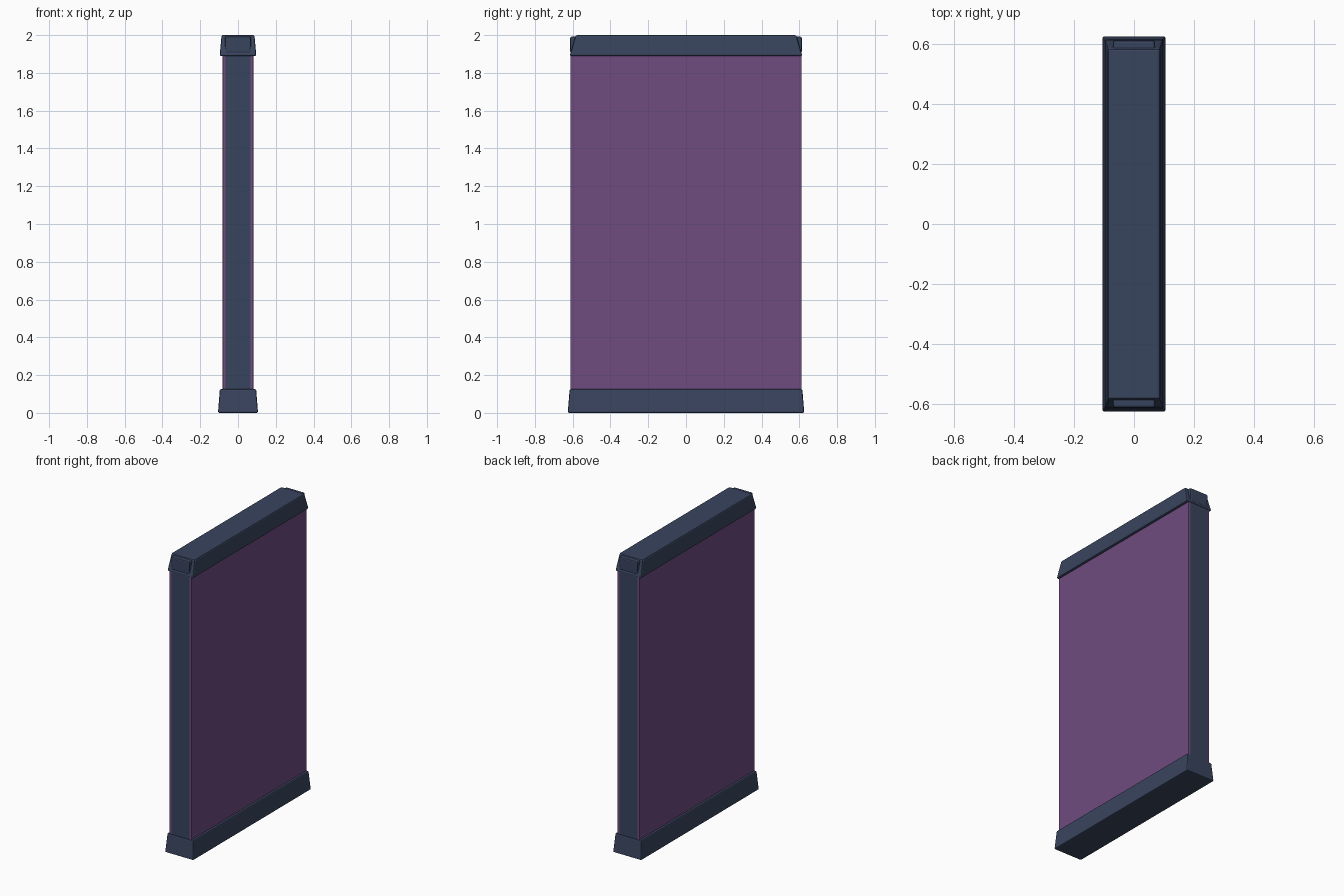
import bpy, bmesh

if "Cube" in bpy.data.objects:
    bpy.data.objects.remove(bpy.data.objects["Cube"])

def material(name, rgb):
    m = bpy.data.materials.new(name)
    m.diffuse_color = (*rgb, 1)
    m.use_nodes = True
    m.node_tree.nodes["Principled BSDF"].inputs["Base Color"].default_value = m.diffuse_color
    return m

navy = material("navy", (0.040, 0.058, 0.112))
purple = material("purple", (0.162, 0.072, 0.216))

def block(name, bottom, top, z0, z1, mat, bevel, centre=(0, 0), segments=2):
    """Tapered box from half-sizes at bottom and top, with rounded edges."""
    bm = bmesh.new()
    rings = []
    for (hx, hy), z in ((bottom, z0), (top, z1)):
        rings.append([bm.verts.new((centre[0] + sx * hx, centre[1] + sy * hy, z))
                      for sx, sy in ((-1, -1), (1, -1), (1, 1), (-1, 1))])
    a, b = rings
    bm.faces.new(a[::-1])
    bm.faces.new(b)
    for i in range(4):
        j = (i + 1) % 4
        bm.faces.new((a[i], a[j], b[j], b[i]))
    mesh = bpy.data.meshes.new(name)
    bm.to_mesh(mesh)
    bm.free()
    mesh.materials.append(mat)
    ob = bpy.data.objects.new(name, mesh)
    bpy.context.collection.objects.link(ob)
    if bevel:
        mod = ob.modifiers.new("Bevel", 'BEVEL')
        mod.width = bevel
        mod.segments = segments
        mod.limit_method = 'NONE'
    return ob

# Flared foot
block("base", (0.106, 0.626), (0.096, 0.616), 0.0, 0.126, navy, 0.007)

# Navy core, seen as the end posts
block("frame_core", (0.067, 0.611), (0.067, 0.611), 0.10, 1.93, navy, 0.002)

# Purple display panels on both broad sides
for side, label in ((-1, "left"), (1, "right")):
    block(label + "_panel", (0.0075, 0.611), (0.0075, 0.611), 0.11, 1.893,
          purple, 0.002, (side * 0.0735, 0))

# Tapered top cap
block("top_cap", (0.097, 0.616), (0.087, 0.584), 1.889, 2.0, navy, 0.008)

# Rounded end tabs set in the sloping cap ends
for side, label in ((-1, "front"), (1, "back")):
    block(label + "_cap_tab", (0.066, 0.025), (0.070, 0.025), 1.905, 1.992,
          navy, 0.008, (0, side * 0.588))
